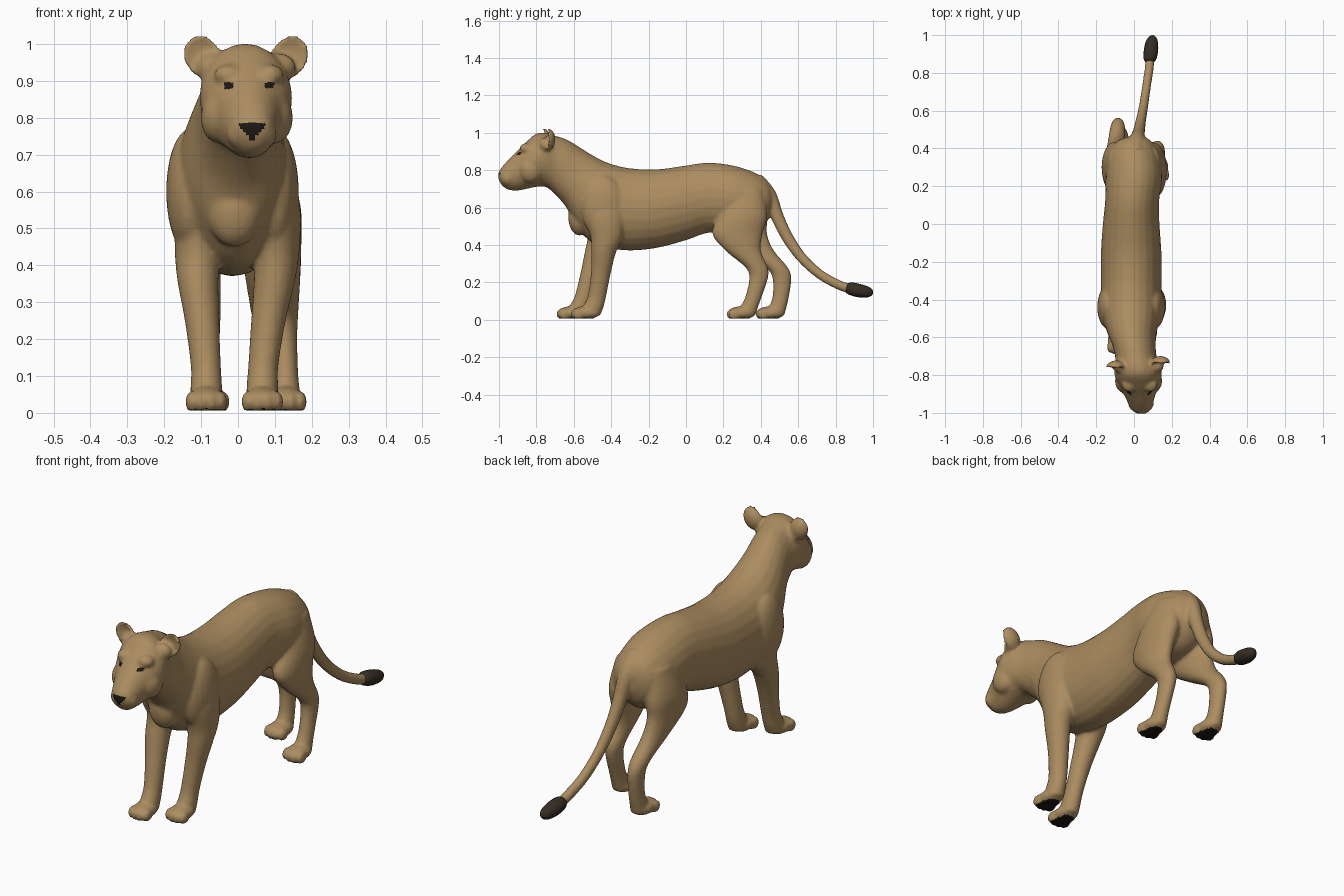
import bpy, bmesh, math
from mathutils import Vector, Matrix

cube = bpy.data.objects.get("Cube")
if cube:
    bpy.data.objects.remove(cube, do_unlink=True)


def material(name, rgb):
    m = bpy.data.materials.new(name)
    m.use_nodes = True
    m.diffuse_color = (*rgb, 1)
    m.node_tree.nodes["Principled BSDF"].inputs["Base Color"].default_value = (*rgb, 1)
    return m


tan = material("tan fur", (0.41, 0.265, 0.118))
dark = material("dark brown tuft", (0.035, 0.026, 0.017))
black = material("black skin", (0.012, 0.009, 0.007))


def spline(stations, steps=4):
    """Smooth the stations of a loft with a Catmull-Rom spline."""
    p = [Vector(s) for s in stations]
    p = [p[0]] + p + [p[-1]]
    out = []
    for a, b, c, d in zip(p, p[1:], p[2:], p[3:]):
        for k in range(steps):
            t = k / steps
            out.append(0.5 * (2 * b + (c - a) * t + (2 * a - 5 * b + 4 * c - d) * t * t
                              + (3 * b - a - 3 * c + d) * t ** 3))
    return out + [p[-1]]


def loft(bm, stations, up=None, sides=24):
    """Skin rings (x, y, z, half width, half depth); up fixes the depth axis."""
    st = spline(stations)
    rings = []
    for i, s in enumerate(st):
        centre = Vector(s[:3])
        n = up
        if n is None:
            tangent = Vector(st[min(i + 1, len(st) - 1)][:3]) - Vector(st[max(i - 1, 0)][:3])
            n = tangent.cross(Vector((1, 0, 0))).normalized()
        ring = []
        for k in range(sides):
            a = math.tau * k / sides
            ring.append(bm.verts.new(centre + Vector((s[3] * math.cos(a), 0, 0)) + n * s[4] * math.sin(a)))
        rings.append(ring)
    for r, q in zip(rings, rings[1:]):
        for k in range(sides):
            j = (k + 1) % sides
            bm.faces.new((r[k], r[j], q[j], q[k]))
    bm.faces.new(rings[0])
    bm.faces.new(rings[-1])


def blob(bm, centre, radii, turn=0.0):
    mat = (Matrix.Translation(centre) @ Matrix.Rotation(turn, 4, "Y")
           @ Matrix.Diagonal((*radii, 1)))
    return bmesh.ops.create_uvsphere(bm, u_segments=20, v_segments=14, radius=1, matrix=mat)["verts"]


def new_object(name, bm, mats):
    bmesh.ops.recalc_face_normals(bm, faces=bm.faces)
    me = bpy.data.meshes.new(name)
    bm.to_mesh(me)
    bm.free()
    for m in mats:
        me.materials.append(m)
    ob = bpy.data.objects.new(name, me)
    bpy.context.collection.objects.link(ob)
    return ob


bm = bmesh.new()

# Torso, neck and head: y, x, top, bottom, half width
trunk = [
    (.46, .01, .70, .58, .05), (.43, .0, .745, .52, .10), (.36, 0, .79, .47, .135),
    (.25, 0, .825, .46, .15), (.12, -.01, .84, .465, .143), (0, -.015, .825, .425, .15),
    (-.15, -.015, .805, .385, .16), (-.3, -.015, .81, .37, .16), (-.42, -.015, .84, .385, .16),
    (-.5, -.015, .88, .41, .15), (-.58, -.01, .93, .49, .13), (-.64, 0, .965, .6, .115),
    (-.7, .01, .985, .67, .11), (-.75, .018, 1.0, .71, .12), (-.8, .022, .995, .71, .125),
    (-.85, .026, .955, .70, .11), (-.9, .03, .905, .69, .085), (-.95, .035, .855, .695, .066),
    (-.985, .038, .815, .72, .05), (-1.003, .038, .79, .755, .025)]
loft(bm, [(x, y, (t + b) / 2, w, (t - b) / 2) for y, x, t, b, w in trunk], Vector((0, 0, 1)))

# Face, shoulders and ears
for s in (-1, 1):
    blob(bm, (.024 + s * .075, -.83, .80), (.05, .065, .07))
    blob(bm, (.03 + s * .055, -.85, .915), (.04, .04, .03))
    blob(bm, (.037 + s * .03, -.95, .757), (.038, .04, .042))
    blob(bm, (-.015 + s * .115, -.44, .6), (.065, .12, .17))
    c = Vector((.022 + s * .118, -.755 + s * .012, .965))
    for v in blob(bm, c, (.052, .045, .062), s * .5):
        if v.co.y < c.y:
            # Hollow the front of the ear
            v.co.y += (c.y - v.co.y) * 1.35
    blob(bm, (.022 + s * .09, -.755, .935), (.045, .035, .04))
blob(bm, (.035, -.92, .718), (.036, .035, .026))
blob(bm, (-.01, -.57, .55), (.075, .06, .10))

# Legs: z, y, x, half depth, half width
fore = [(.66, -.43, .10, .09, .05), (.55, -.43, .105, .105, .065), (.44, -.425, .107, .085, .062),
        (.36, -.44, .104, .066, .056), (.25, -.455, .09, .053, .047), (.13, -.475, .078, .049, .041),
        (.07, -.495, .076, .055, .043), (.02, -.51, .076, .05, .044)]
hind = [(.7, .32, .085, .09, .05), (.56, .305, .10, .13, .07), (.46, .275, .108, .135, .06),
        (.37, .305, .108, .095, .05), (.28, .378, .105, .06, .042), (.22, .388, .105, .05, .036),
        (.12, .36, .105, .044, .034), (.06, .335, .105, .048, .038), (.02, .325, .105, .045, .04)]


def leg(table, side, dx, dy):
    def place(z, y, x):
        f = 1 - min(z / .5, 1) ** 2
        return side * x + dx * f, y + dy * f, z
    loft(bm, [(*place(z, y, x), w, d) for z, y, x, d, w in table], Vector((0, 1, 0)))
    # Paw with four toes
    z, y, x, d, w = table[-1]
    px, py, _ = place(z, y, x)
    blob(bm, (px, py - .03, .036), (.053, .075, .036))
    for k in range(4):
        o = k - 1.5
        blob(bm, (px + o * .026, py - .082 + abs(o) * .011, .03), (.018, .032, .03))


leg(fore, 1, -.01, 0)
leg(fore, -1, -.01, -.075)
leg(hind, 1, .025, 0)
leg(hind, -1, .025, .155)

# Tail
loft(bm, [(.01, .37, .74, .05, .05), (.015, .44, .67, .042, .042), (.025, .485, .56, .033, .035),
          (.035, .54, .445, .028, .032), (.05, .62, .33, .025, .028), (.065, .72, .24, .024, .026),
          (.08, .82, .185, .024, .026), (.085, .88, .166, .024, .025)], sides=16)

# Fuse every part into one skin
raw = new_object("body", bm, [tan, black])
mod = raw.modifiers.new("fuse", "REMESH")
mod.mode = "VOXEL"
mod.voxel_size = .0085
mod = raw.modifiers.new("soften", "SMOOTH")
mod.factor = .5
mod.iterations = 5
deps = bpy.context.evaluated_depsgraph_get()
skin = bpy.data.meshes.new_from_object(raw.evaluated_get(deps))
raw.modifiers.clear()
raw.data = skin
skin.materials.clear()
for m in (tan, black):
    skin.materials.append(m)
for v in skin.vertices:
    v.co.z = max(v.co.z, .007)

# Eyes, nose and paw pads are chosen by place and direction
for f in skin.polygons:
    x, y, z = f.center
    eye = y < -.8 and abs(abs(x - .03) - .055) < .012 and abs(z - .887) < .008
    nose = y < -.965 and z < .785 and abs(x - .038) < (z - .735) * .8
    pad = z < .012 and f.normal.z < -.8
    f.material_index = int(eye or nose or pad)
    f.use_smooth = True

# Tail tuft
bm = bmesh.new()
loft(bm, [(.083, .855, .174, .02, .02), (.085, .875, .168, .034, .033), (.09, .92, .157, .038, .036),
          (.094, .965, .149, .032, .031), (.097, .99, .146, .019, .02), (.098, 1.0, .145, .005, .006)], sides=16)
tuft = new_object("tail_tuft", bm, [dark])
for f in tuft.data.polygons:
    f.use_smooth = True
